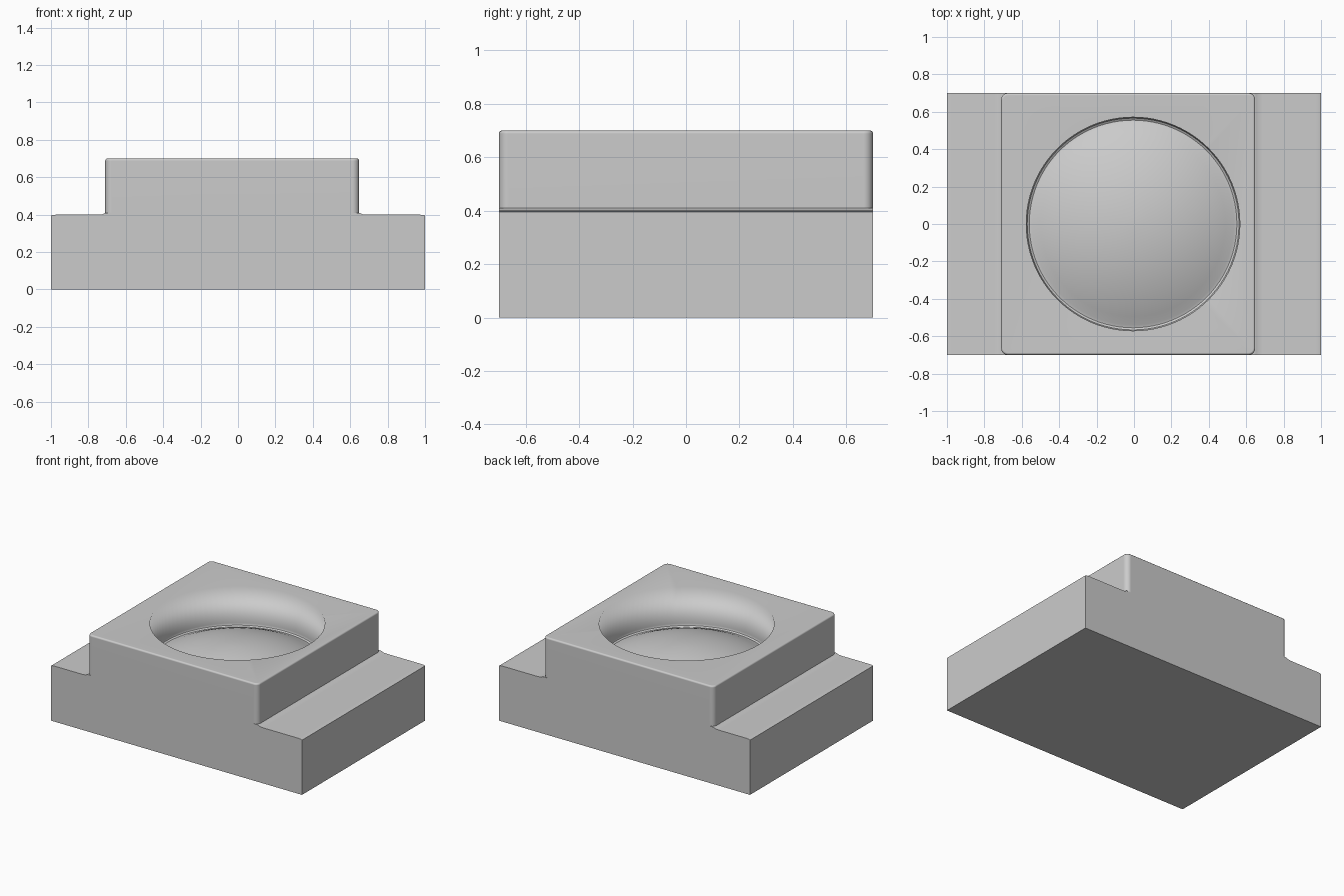
import bpy, bmesh, math

if "Cube" in bpy.data.objects:
    bpy.data.objects.remove(bpy.data.objects["Cube"])


def make_object(name, bm):
    bmesh.ops.recalc_face_normals(bm, faces=bm.faces)
    mesh = bpy.data.meshes.new(name)
    bm.to_mesh(mesh)
    bm.free()
    obj = bpy.data.objects.new(name, mesh)
    bpy.context.collection.objects.link(obj)
    return obj


def box(x0, x1, y0, y1, z0, z1):
    bm = bmesh.new()
    bmesh.ops.create_cube(bm, size=1)
    for v in bm.verts:
        v.co.x = x0 if v.co.x < 0 else x1
        v.co.y = y0 if v.co.y < 0 else y1
        v.co.z = z0 if v.co.z < 0 else z1
    return bm


def bevel(bm, test, width, segments):
    edges = [e for e in bm.edges if test(*[v.co for v in e.verts])]
    bmesh.ops.bevel(bm, geom=edges, offset=width, segments=segments,
                    profile=0.5, affect='EDGES', clamp_overlap=True)


def boolean(obj, other, operation):
    mod = obj.modifiers.new(operation.title(), 'BOOLEAN')
    mod.object, mod.operation, mod.solver = other, operation, 'EXACT'
    bpy.context.view_layer.objects.active = obj
    bpy.ops.object.modifier_apply(modifier=mod.name)
    bpy.data.objects.remove(other)


# Stepped base slab: end edges softened, small fillets against the raised block
profile = [(-1, 0), (1, 0), (1, 0.394), (0.994, 0.398), (0.97, 0.4), (0.69, 0.4),
           (0.665, 0.402), (0.65, 0.41), (-0.71, 0.41), (-0.725, 0.402),
           (-0.75, 0.4), (-0.97, 0.4), (-0.994, 0.398), (-1, 0.394)]
bm = bmesh.new()
face = bm.faces.new([bm.verts.new((x, -0.7, z)) for x, z in profile])
ext = bmesh.ops.extrude_face_region(bm, geom=[face])
bmesh.ops.translate(bm, vec=(0, 1.4, 0),
                    verts=[g for g in ext['geom'] if isinstance(g, bmesh.types.BMVert)])
body = make_object("stepped_block", bm)

# Raised block with rounded corners and a softened top edge
bm = box(-0.71, 0.648, -0.7, 0.7, 0.3, 0.7)
bevel(bm, lambda a, b: abs(a.z - b.z) > 0.1, 0.035, 5)
bevel(bm, lambda a, b: min(a.z, b.z) > 0.69, 0.012, 3)
boolean(body, make_object("raised_block", bm), 'UNION')

# Round recess with a gently domed floor, turned from a profile
CX, R, SPHERE, TOP, EDGE = -0.005, 0.571, 1.2, 0.547, 0.54
points = []
for i in range(13):
    r = EDGE * i / 12
    points.append((r, TOP - SPHERE + math.sqrt(SPHERE ** 2 - r ** 2)))
points += [(0.555, 0.415), (0.566, 0.422), (R, 0.435), (R, 0.9), (0, 0.9)]
bm = bmesh.new()
verts = [bm.verts.new((r, 0, z)) for r, z in points]
edges = [bm.edges.new(pair) for pair in zip(verts, verts[1:])]
bmesh.ops.spin(bm, geom=verts + edges, cent=(0, 0, 0), axis=(0, 0, 1),
               angle=2 * math.pi, steps=96, use_duplicate=False)
bmesh.ops.remove_doubles(bm, verts=bm.verts, dist=1e-5)
bmesh.ops.translate(bm, vec=(CX, 0, 0), verts=bm.verts)
cutter = make_object("recess_cutter", bm)
cutter.hide_render = True
boolean(body, cutter, 'DIFFERENCE')

# Smooth curves and crisp edges, with a soft-shaded recess rim
bpy.ops.object.select_all(action='DESELECT')
body.select_set(True)
bpy.context.view_layer.objects.active = body
bpy.ops.object.shade_smooth_by_angle(angle=math.radians(35))
for e in body.data.edges:
    mid = sum((body.data.vertices[i].co for i in e.vertices), 0 * body.location) / 2
    if mid.z > 0.69 and math.hypot(mid.x - CX, mid.y) < R + 0.01:
        e.use_edge_sharp = False
weighted = body.modifiers.new("Weighted", 'WEIGHTED_NORMAL')
weighted.keep_sharp = True
